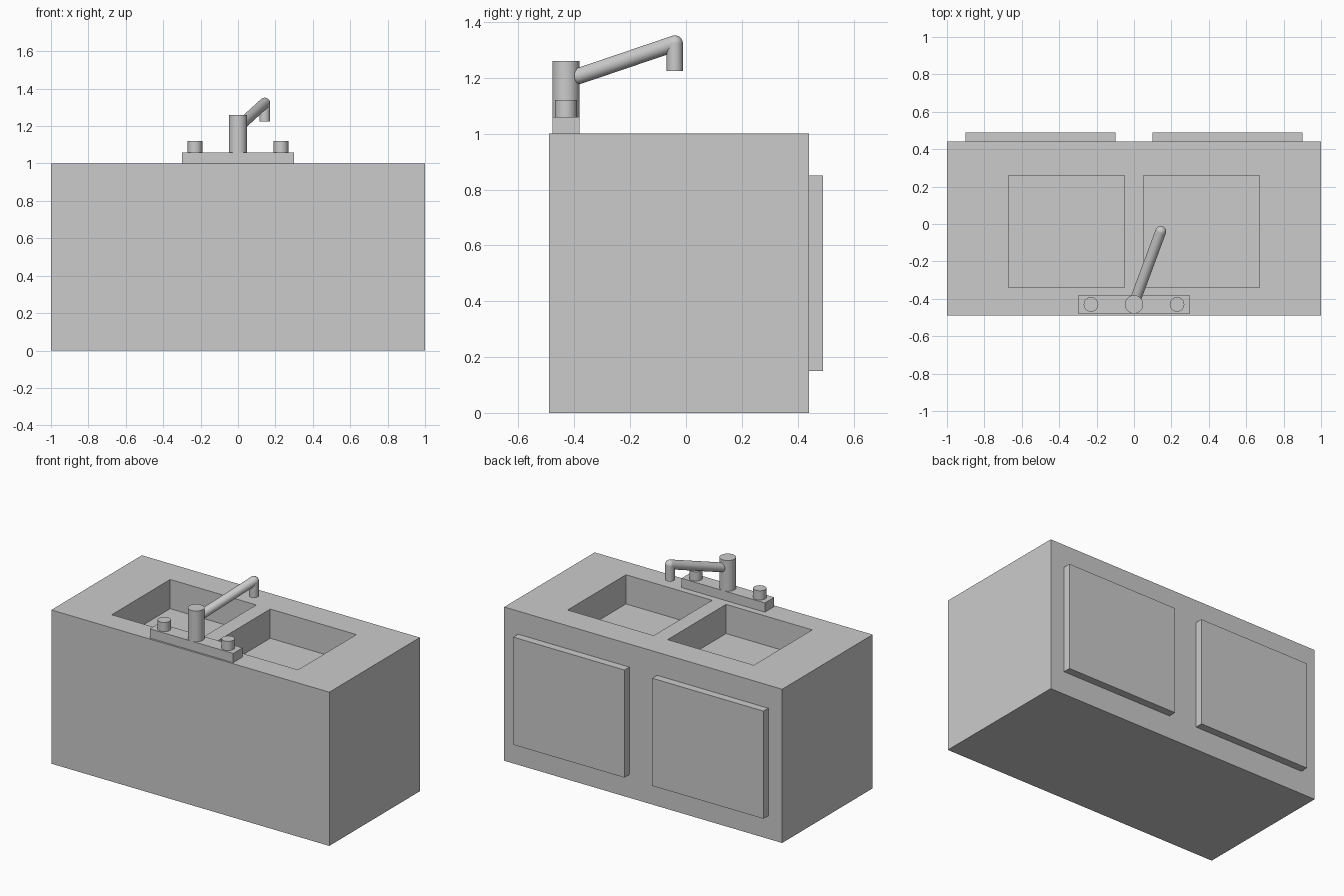
import bpy
import bmesh
import math
from mathutils import Vector

default = bpy.data.objects.get("Cube")
if default:
    bpy.data.objects.remove(default, do_unlink=True)

# One plain material for every part
grey = bpy.data.materials.new("light grey")
grey.use_nodes = True
colour = (0.6, 0.6, 0.6, 1)
grey.diffuse_color = colour
grey.node_tree.nodes["Principled BSDF"].inputs["Base Color"].default_value = colour


def add_object(name, bm):
    mesh = bpy.data.meshes.new(name)
    bm.to_mesh(mesh)
    bm.free()
    mesh.materials.append(grey)
    obj = bpy.data.objects.new(name, mesh)
    bpy.context.collection.objects.link(obj)
    return obj


def box_mesh(low, high):
    bm = bmesh.new()
    bmesh.ops.create_cube(bm, size=1)
    low, high = Vector(low), Vector(high)
    for v in bm.verts:
        v.co = (low + high) / 2 + v.co * (high - low)
    return bm


def smooth(obj):
    bpy.ops.object.select_all(action='DESELECT')
    obj.select_set(True)
    bpy.context.view_layer.objects.active = obj
    bpy.ops.object.shade_smooth_by_angle(angle=math.radians(40))


def rod(name, start, end, radius):
    start, end = Vector(start), Vector(end)
    axis = end - start
    bm = bmesh.new()
    bmesh.ops.create_cone(bm, cap_ends=True, segments=32, radius1=radius,
                          radius2=radius, depth=axis.length)
    turn = axis.to_track_quat('Z', 'Y')
    for v in bm.verts:
        v.co = turn @ v.co + (start + end) / 2
    smooth(add_object(name, bm))


def ball(name, centre, radius):
    bm = bmesh.new()
    bmesh.ops.create_uvsphere(bm, u_segments=32, v_segments=16, radius=radius)
    bmesh.ops.translate(bm, verts=bm.verts, vec=centre)
    smooth(add_object(name, bm))


# Cabinet: slice the top into cells, then sink the two basin cells
X_IN, X_OUT, Y_LOW, Y_HIGH, DEPTH = 0.05, 0.67, -0.34, 0.26, 0.19
bm = box_mesh((-1, -0.49, 0), (1, 0.44, 1))
cuts = [((x, 0, 0), (1, 0, 0)) for x in (-X_OUT, -X_IN, X_IN, X_OUT)]
cuts += [((0, y, 0), (0, 1, 0)) for y in (Y_LOW, Y_HIGH)]
for point, normal in cuts:
    bm.normal_update()
    top = [f for f in bm.faces if f.normal.z > 0.9]
    edges = {e for f in top for e in f.edges}
    verts = {v for f in top for v in f.verts}
    bmesh.ops.bisect_plane(bm, geom=top + list(edges) + list(verts),
                           plane_co=point, plane_no=normal)
bm.normal_update()
basins = []
for f in bm.faces:
    c = f.calc_center_median()
    if f.normal.z > 0.9 and X_IN < abs(c.x) < X_OUT and Y_LOW < c.y < Y_HIGH:
        basins.append(f)
floors = bmesh.ops.extrude_discrete_faces(bm, faces=basins)["faces"]
for f in floors:
    bmesh.ops.translate(bm, verts=f.verts, vec=(0, 0, -DEPTH))
bmesh.ops.recalc_face_normals(bm, faces=bm.faces)
add_object("cabinet_with_basins", bm)

# Cupboard doors
for side, x in (("right", -0.5), ("left", 0.5)):
    add_object(side + "_door", box_mesh((x - 0.4, 0.44, 0.15), (x + 0.4, 0.49, 0.85)))

# Tap base, handles and post
TAP_Y = -0.43
add_object("tap_base", box_mesh((-0.3, TAP_Y - 0.048, 1), (0.3, TAP_Y + 0.048, 1.06)))
for side, x in (("right", -0.23), ("left", 0.23)):
    rod(side + "_tap_handle", (x, TAP_Y, 1.06), (x, TAP_Y, 1.12), 0.039)
rod("tap_post", (0, TAP_Y, 1.06), (0, TAP_Y, 1.26), 0.049)

# Swivelled spout with a rounded elbow and a short outlet
joint = (0.016, -0.382, 1.207)
elbow = (0.143, -0.04, 1.323)
R = 0.029
rod("spout_arm", joint, elbow, R)
ball("spout_joint", joint, R)
ball("spout_elbow", elbow, R)
rod("spout_outlet", (elbow[0], elbow[1], 1.225), elbow, R)
